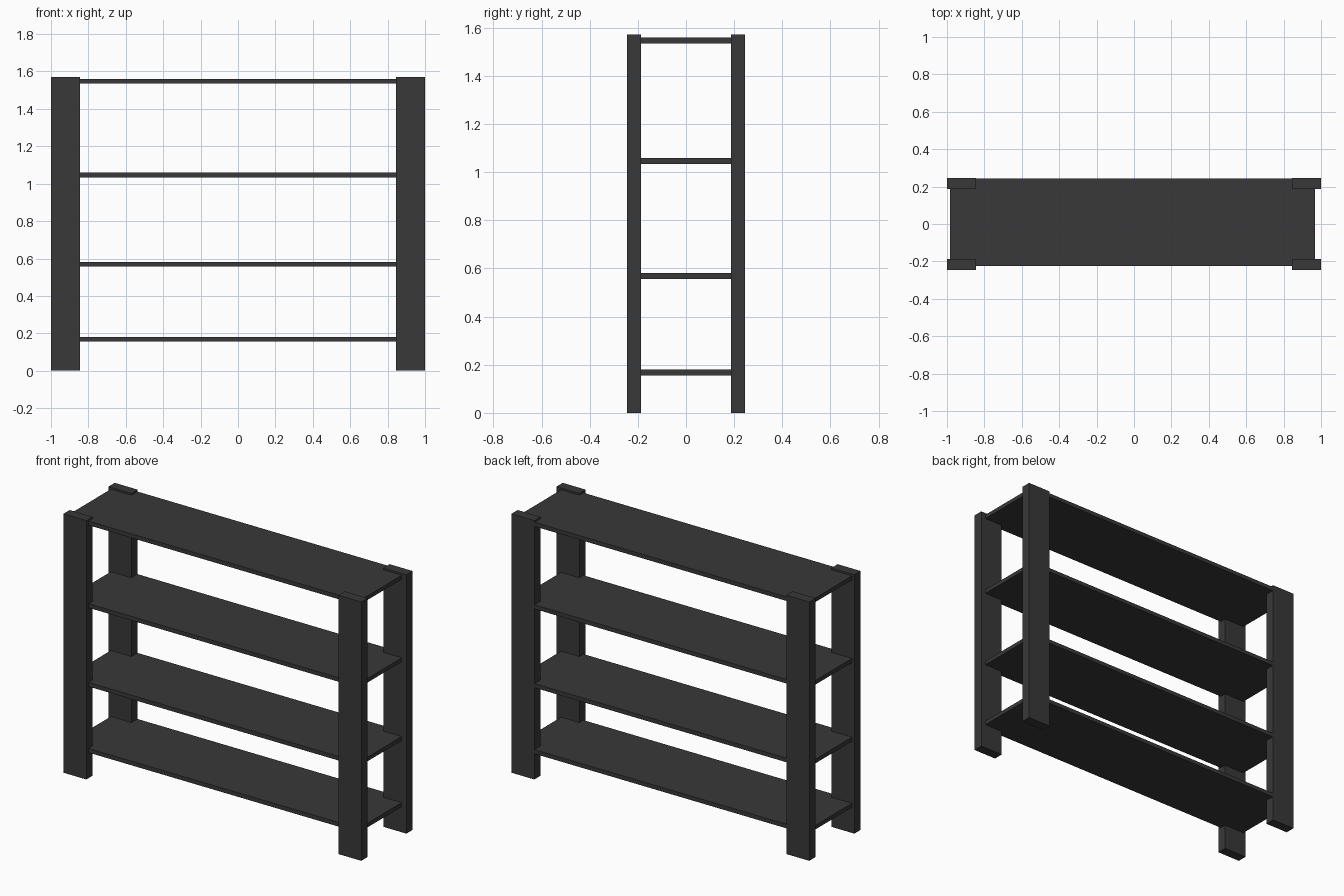
import bpy

if "Cube" in bpy.data.objects:
    bpy.data.objects.remove(bpy.data.objects["Cube"])

HEIGHT = 1.571


def box(name, x0, x1, y0, y1, z0, z1):
    """Add a flat-faced box spanning the given limits."""
    bpy.ops.mesh.primitive_cube_add(
        size=1, location=((x0 + x1) / 2, (y0 + y1) / 2, (z0 + z1) / 2))
    obj = bpy.context.object
    obj.name = name
    obj.scale = (x1 - x0, y1 - y0, z1 - z0)
    bpy.ops.object.transform_apply(location=False, rotation=False, scale=True)
    obj.data.materials.append(wood)
    return obj


# Dark finish shared by every part
wood = bpy.data.materials.new("dark_finish")
wood.diffuse_color = (0.04, 0.04, 0.04, 1)
wood.use_nodes = True
wood.node_tree.nodes["Principled BSDF"].inputs["Base Color"].default_value = wood.diffuse_color

# Four corner posts
for x_side, x0, x1 in (("left", -1.0, -0.846), ("right", 0.846, 1.0)):
    for y_side, y0, y1 in (("front", -0.246, -0.186), ("back", 0.186, 0.246)):
        box(f"{y_side}_{x_side}_post", x0, x1, y0, y1, 0, HEIGHT)

# Four shelves: let into the posts, almost flush at the back
for i, z_top in enumerate((0.18, 0.581, 1.059, 1.56), 1):
    box(f"shelf_{i}", -0.984, 0.969, -0.225, 0.244, z_top - 0.025, z_top)
